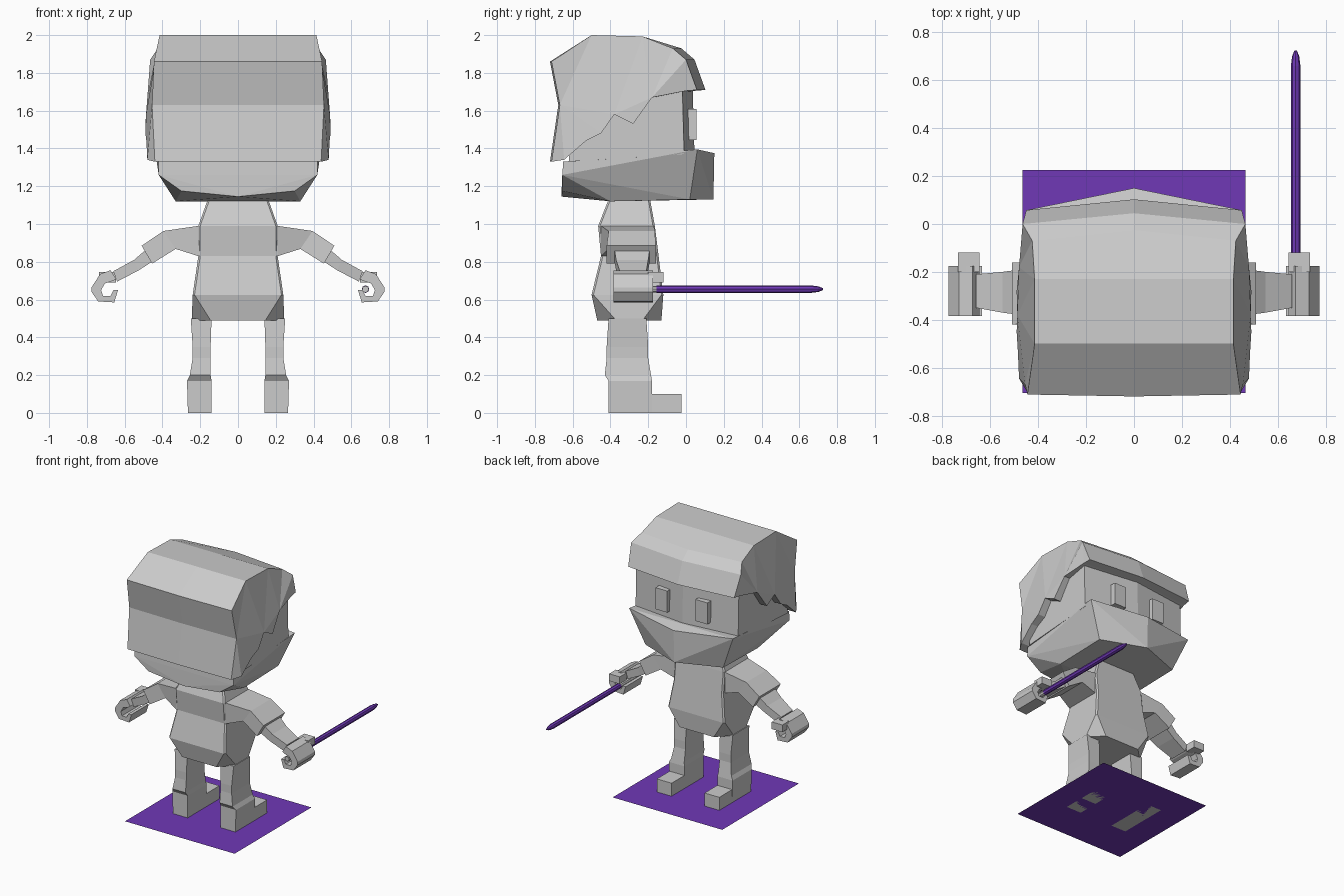
import bpy, bmesh, math

if "Cube" in bpy.data.objects:
    bpy.data.objects.remove(bpy.data.objects["Cube"])


def material(name, rgb):
    m = bpy.data.materials.new(name)
    m.diffuse_color = (*rgb, 1)
    m.use_nodes = True
    m.node_tree.nodes["Principled BSDF"].inputs["Base Color"].default_value = m.diffuse_color
    return m


GREY = material("light_grey", (0.6, 0.6, 0.6))
PURPLE = material("purple", (0.16, 0.04, 0.47))


def finish(name, bm, mat):
    bmesh.ops.recalc_face_normals(bm, faces=bm.faces)
    me = bpy.data.meshes.new(name)
    bm.to_mesh(me)
    bm.free()
    me.materials.append(mat)
    ob = bpy.data.objects.new(name, me)
    bpy.context.collection.objects.link(ob)
    return ob


def loft(name, rings, mat=GREY):
    """Skin a row of equal-length closed rings and cap both ends."""
    bm = bmesh.new()
    vs = [[bm.verts.new(p) for p in r] for r in rings]
    n = len(rings[0])
    for a, b in zip(vs, vs[1:]):
        for i in range(n):
            j = (i + 1) % n
            bm.faces.new((a[i], a[j], b[j], b[i]))
    caps = [bm.faces.new(vs[0]), bm.faces.new(vs[-1])]
    bmesh.ops.recalc_face_normals(bm, faces=bm.faces)
    bmesh.ops.triangulate(bm, faces=caps)
    return finish(name, bm, mat)


def hull(name, half_points):
    """Convex solid from points on the +x side, mirrored across x = 0."""
    bm = bmesh.new()
    pts = {(s * x, y, z) for x, y, z in half_points for s in (1, -1)}
    for p in sorted(pts):
        bm.verts.new(p)
    res = bmesh.ops.convex_hull(bm, input=bm.verts)
    inner = [g for g in res["geom_interior"] if isinstance(g, bmesh.types.BMVert)]
    bmesh.ops.delete(bm, geom=inner, context="VERTS")
    return finish(name, bm, GREY)


def rect(x0, x1, y0, y1, z):
    return [(x0, y0, z), (x1, y0, z), (x1, y1, z), (x0, y1, z)]


def box(name, x0, x1, y0, y1, z0, z1):
    return loft(name, [rect(x0, x1, y0, y1, z0), rect(x0, x1, y0, y1, z1)])


# Ground plate
bm = bmesh.new()
bm.faces.new([bm.verts.new(p) for p in rect(-0.465, 0.465, -0.705, 0.225, 0)])
finish("base_plate", bm, PURPLE)

# Hair cap: side outline (y, z, half width), zigzag lower edge
outline = [(-0.712, 1.33, 0.44), (-0.668, 1.63, 0.455), (-0.712, 1.86, 0.445),
           (-0.5, 2.0, 0.415), (-0.23, 1.993, 0.415), (-0.07, 1.93, 0.425),
           (0.0, 1.87, 0.465), (0.058, 1.71, 0.45), (0.0, 1.705, 0.455),
           (-0.18, 1.67, 0.48), (-0.28, 1.53, 0.49), (-0.38, 1.58, 0.487),
           (-0.45, 1.48, 0.49), (-0.53, 1.44, 0.485), (-0.645, 1.34, 0.48)]


def bow(y):
    return 0.045 if y > -0.1 else (-0.008 if y < -0.65 else 0)


loft("hair", [[(-w, y, z) for y, z, w in outline],
              [(0, y + bow(y), z) for y, z, w in outline],
              [(w, y, z) for y, z, w in outline]])

# Face block and heavy jaw, both with a shallow pointed front
hull("face", [(0.43, -0.62, 1.33), (0.435, -0.01, 1.37), (0, 0.045, 1.37),
              (0.43, -0.6, 1.74), (0.435, -0.02, 1.74), (0, 0.035, 1.74)])
hull("jaw", [(0.42, -0.65, 1.33), (0.42, -0.655, 1.26), (0.44, 0.06, 1.395),
             (0, 0.15, 1.375), (0.33, 0.02, 1.13), (0, 0.145, 1.13),
             (0.3, -0.655, 1.175), (0, -0.66, 1.145), (0.33, -0.4, 1.12)])

# Torso: chamfered rings (half x, y0, y1, z, chamfer x, chamfer y)
rings = []
for hx, y0, y1, z, cx, cy in [(0.245, -0.47, -0.13, 0.49, 0.10, 0.10),
                              (0.24, -0.50, -0.12, 0.625, 0.01, 0.01),
                              (0.21, -0.45, -0.145, 0.83, 0.01, 0.01),
                              (0.21, -0.465, -0.165, 0.99, 0.01, 0.01),
                              (0.16, -0.41, -0.19, 1.13, 0.01, 0.01)]:
    rings.append([(-hx + cx, y0, z), (hx - cx, y0, z), (hx, y0 + cy, z), (hx, y1 - cy, z),
                  (hx - cx, y1, z), (-hx + cx, y1, z), (-hx, y1 - cy, z), (-hx, y0 + cy, z)])
loft("torso", rings)

# Limb sections: arms (top x, top z, bottom x, bottom z, y0, y1)
sleeve = [(0.15, 0.99, 0.15, 0.83, -0.45, -0.17), (0.21, 0.99, 0.21, 0.83, -0.45, -0.17),
          (0.395, 0.963, 0.33, 0.868, -0.41, -0.165), (0.51, 0.885, 0.455, 0.79, -0.42, -0.16)]
forearm = [(0.475, 0.875, 0.44, 0.81, -0.38, -0.19), (0.55, 0.81, 0.525, 0.755, -0.37, -0.20),
           (0.66, 0.75, 0.64, 0.695, -0.35, -0.21)]
# legs (x0, x1, y0, y1, z)
leg = [(0.14, 0.265, -0.41, -0.18, 0), (0.14, 0.27, -0.41, -0.18, 0.17),
       (0.145, 0.255, -0.43, -0.185, 0.2), (0.145, 0.24, -0.42, -0.20, 0.29),
       (0.145, 0.24, -0.42, -0.20, 0.35), (0.14, 0.25, -0.41, -0.21, 0.5)]
# curled fist profile (x, z), open towards the body
fist = [(0.645, 0.71), (0.675, 0.755), (0.73, 0.735), (0.775, 0.665), (0.775, 0.64),
        (0.74, 0.59), (0.655, 0.585), (0.635, 0.65), (0.66, 0.65), (0.675, 0.62),
        (0.715, 0.62), (0.725, 0.65), (0.705, 0.685), (0.66, 0.70)]

for s, side in ((1, "right"), (-1, "left")):
    for part, secs in (("sleeve", sleeve), ("forearm", forearm)):
        loft(f"{part}_{side}", [[(s * a, y0, b), (s * a, y1, b), (s * c, y1, d), (s * c, y0, d)]
                                for a, b, c, d, y0, y1 in secs])
    loft(f"fist_{side}", [[(s * x, y, z) for x, z in fist] for y in (-0.385, -0.175)])
    box(f"thumb_{side}", s * 0.645, s * 0.735, -0.2, -0.118, 0.69, 0.745)
    loft(f"leg_{side}", [rect(s * a, s * b, c, d, z) for a, b, c, d, z in leg])
    box(f"foot_{side}", s * 0.14, s * 0.265, -0.25, -0.025, 0, 0.1)
    box(f"eye_{side}", s * 0.12, s * 0.22, -0.01, 0.056, 1.445, 1.61)


# Wand with grey grip, held in the right fist
def rod(name, sections, mat):
    loft(name, [[(0.675 + r * math.cos(i * math.pi / 4), y, 0.655 + r * math.sin(i * math.pi / 4))
                 for i in range(8)] for y, r in sections], mat)


rod("wand_grip", [(-0.37, 0.018), (-0.155, 0.018)], GREY)
rod("wand", [(-0.155, 0.02), (0.66, 0.02), (0.7, 0.015), (0.725, 0.005)], PURPLE)
